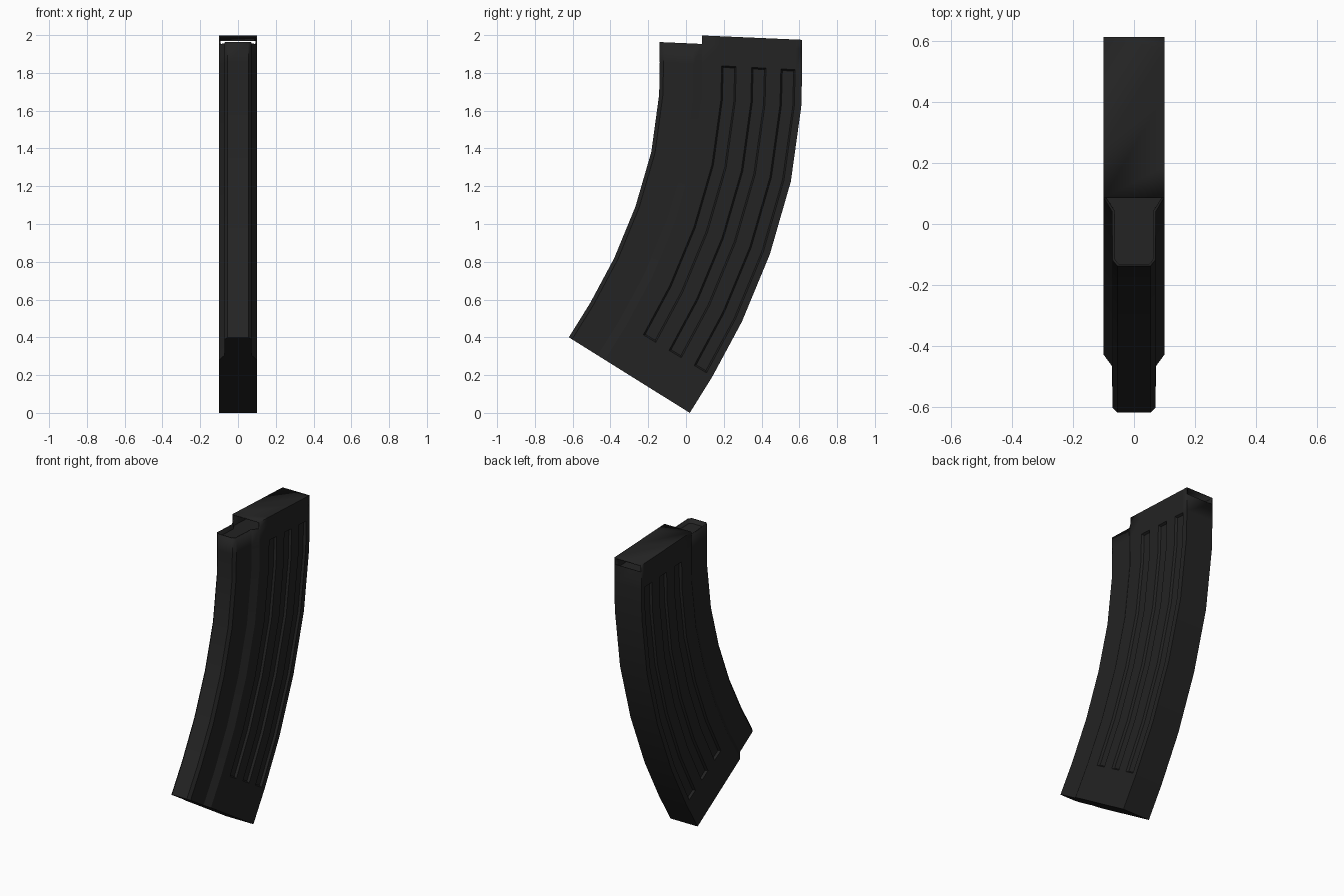
import bpy, bmesh, math

if "Cube" in bpy.data.objects:
    bpy.data.objects.remove(bpy.data.objects["Cube"])

DEPTH = 0.755          # front-to-back size of the case
FLARE = 0.225          # where the narrow front neck meets the wide body

mat = bpy.data.materials.new("dark_gunmetal")
mat.diffuse_color = (0.017, 0.017, 0.017, 1)
mat.use_nodes = True
mat.node_tree.nodes["Principled BSDF"].inputs["Base Color"].default_value = mat.diffuse_color

# Sweep stations: back-edge y, back-edge z, lean in degrees
stations = [(0.02, 0.0, 32), (0.14, 0.193, 31), (0.296, 0.483, 26.5),
            (0.444, 0.84, 19.5), (0.555, 1.225, 12), (0.61, 1.62, 5),
            (0.615, 1.815, 3), (0.615, 1.93, 2.5), (0.615, 1.975, 2.5)]
GROOVE_ROWS = range(1, 6)
RIM = 7

# Half cross-section: distance from the front, half width
grooves = [(0.328, 0.405), (0.487, 0.563), (0.642, 0.718)]
half = [(0, 0.055), (0.02, 0.071), (0.18, 0.072), (FLARE, 0.1)]
half += [(u, 0.1) for pair in grooves for u in pair] + [(DEPTH, 0.1)]
loop = half + [(u, -x) for u, x in reversed(half)]
N, H = len(loop), len(half)


def place(station, u, x):
    y, z, lean = station
    a, d = math.radians(lean), DEPTH - u
    return (x, y - d * math.cos(a), z + d * math.sin(a))


def finish(name, bm, smooth=True):
    me = bpy.data.meshes.new(name)
    bm.to_mesh(me)
    bm.free()
    me.materials.append(mat)
    ob = bpy.data.objects.new(name, me)
    bpy.context.collection.objects.link(ob)
    if smooth:
        bpy.ops.object.select_all(action='DESELECT')
        ob.select_set(True)
        bpy.context.view_layer.objects.active = ob
        bpy.ops.object.shade_smooth_by_angle(angle=math.radians(20))
    return ob


# Curved case
bm = bmesh.new()
rings = [[bm.verts.new(place(s, u, x)) for u, x in loop] for s in stations]
ribs = []
for i in range(len(stations) - 1):
    for j in range(N):
        k = (j + 1) % N
        if i == RIM:   # above the rim only the body's side walls continue
            if min(loop[j][0], loop[k][0]) < FLARE or j == H - 1:
                continue
        f = bm.faces.new((rings[i][j], rings[i][k], rings[i + 1][k], rings[i + 1][j]))
        span = tuple(sorted((loop[j][0], loop[k][0])))
        if i in GROOVE_ROWS and span in grooves:
            ribs.append(f)
bm.faces.new(list(reversed(rings[0])))                                    # base
bm.faces.new([v for v, p in zip(rings[-1], loop) if p[0] >= FLARE])       # lid
bmesh.ops.delete(bm, geom=[v for v in bm.verts if not v.link_faces], context='VERTS')
# pressed grooves on both sides
bmesh.ops.inset_region(bm, faces=ribs, thickness=0.008, depth=-0.014, use_even_offset=True)
case = finish("curved_case", bm)
wall = case.modifiers.new("wall", 'SOLIDIFY')
wall.thickness = 0.009
wall.offset = -1

# Inner floor just under the open neck
bm = bmesh.new()
s = (0.615, 1.9, 2.5)
bm.faces.new([bm.verts.new(place(s, u * 0.98 + 0.006, x * 0.93)) for u, x in loop])
finish("inner_floor", bm, smooth=False)
